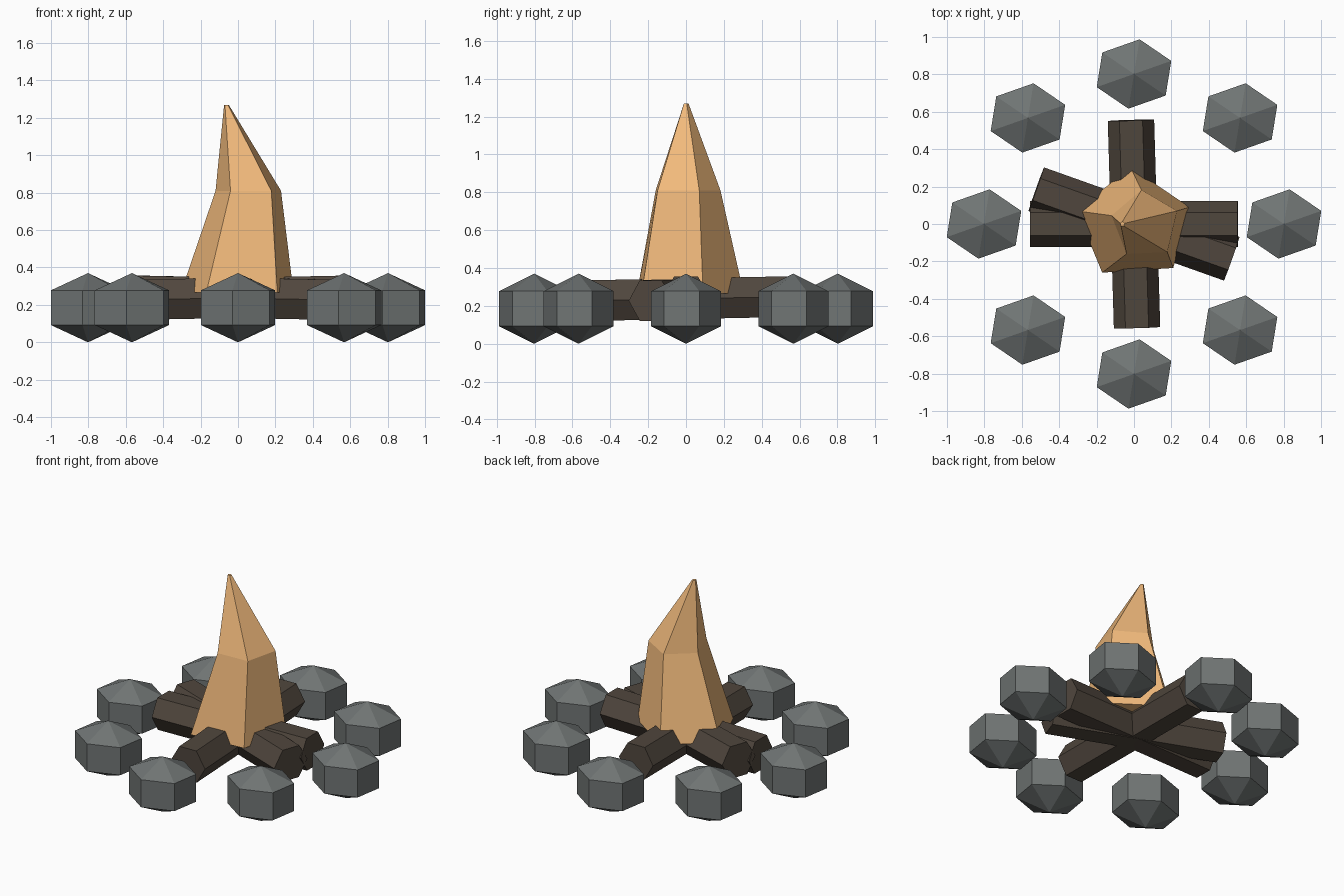
import bpy, bmesh
from math import sin, cos, pi, radians
from mathutils import Matrix

if "Cube" in bpy.data.objects:
    bpy.data.objects.remove(bpy.data.objects["Cube"])


def material(name, rgb):
    m = bpy.data.materials.new(name)
    m.diffuse_color = (*rgb, 1)
    m.use_nodes = True
    m.node_tree.nodes["Principled BSDF"].inputs["Base Color"].default_value = m.diffuse_color
    return m


STONE = material("stone_grey", (0.16, 0.175, 0.173))
BARK = material("bark_brown", (0.08, 0.062, 0.047))
FIRE = material("flame_orange", (0.88, 0.49, 0.2))


def finish(name, bm, mat):
    bmesh.ops.recalc_face_normals(bm, faces=bm.faces)
    mesh = bpy.data.meshes.new(name)
    bm.to_mesh(mesh)
    bm.free()
    mesh.materials.append(mat)
    ob = bpy.data.objects.new(name, mesh)
    bpy.context.collection.objects.link(ob)
    return ob


# Ring of eight six-sided stones
for i in range(8):
    a = i * pi / 4
    bm = bmesh.new()
    bmesh.ops.create_uvsphere(bm, u_segments=6, v_segments=3, radius=1)
    place = (Matrix.Translation((0.802 * cos(a), 0.802 * sin(a), 0.185))
             @ Matrix.Diagonal((0.248, 0.216, 0.185, 1))
             @ Matrix.Rotation(radians(-8), 4, 'Z'))
    bm.transform(place)
    finish(f"stone_{i + 1}", bm, STONE)

# Three crossed hexagonal logs, each raised slightly at one end
for i, a in enumerate((0, 1.6, 2.8)):
    bm = bmesh.new()
    bmesh.ops.create_cone(bm, cap_ends=True, segments=6,
                          radius1=0.124, radius2=0.124, depth=1.11)
    bm.transform(Matrix.Translation((0, 0, 0.238))
                 @ Matrix.Rotation(a, 4, 'Z')
                 @ Matrix.Rotation(pi / 2 - 0.02, 4, 'Y'))
    finish(f"log_{i + 1}", bm, BARK)

# Leaning five-sided flame: base, shoulder and tip rings
base = [(0.297, 0.09), (-0.02, 0.305), (-0.306, 0.07), (-0.17, -0.26), (0.21, -0.235)]
shoulder = [(0.23, 0.07), (0.04, 0.182), (-0.12, 0.045), (-0.04, -0.16), (0.178, -0.15)]
tip = [(-0.062 + 0.013 * cos(0.3 + k * 2 * pi / 5),
        0.013 * sin(0.3 + k * 2 * pi / 5)) for k in range(5)]
bm = bmesh.new()
rings = [[bm.verts.new((x, y, z)) for x, y in pts]
         for pts, z in ((base, 0.265), (shoulder, 0.81), (tip, 1.27))]
for low, high in zip(rings, rings[1:]):
    for k in range(5):
        n = (k + 1) % 5
        bm.faces.new((low[k], low[n], high[n], high[k]))
bm.faces.new(rings[0][::-1])
bm.faces.new(rings[-1])
finish("flame", bm, FIRE)
